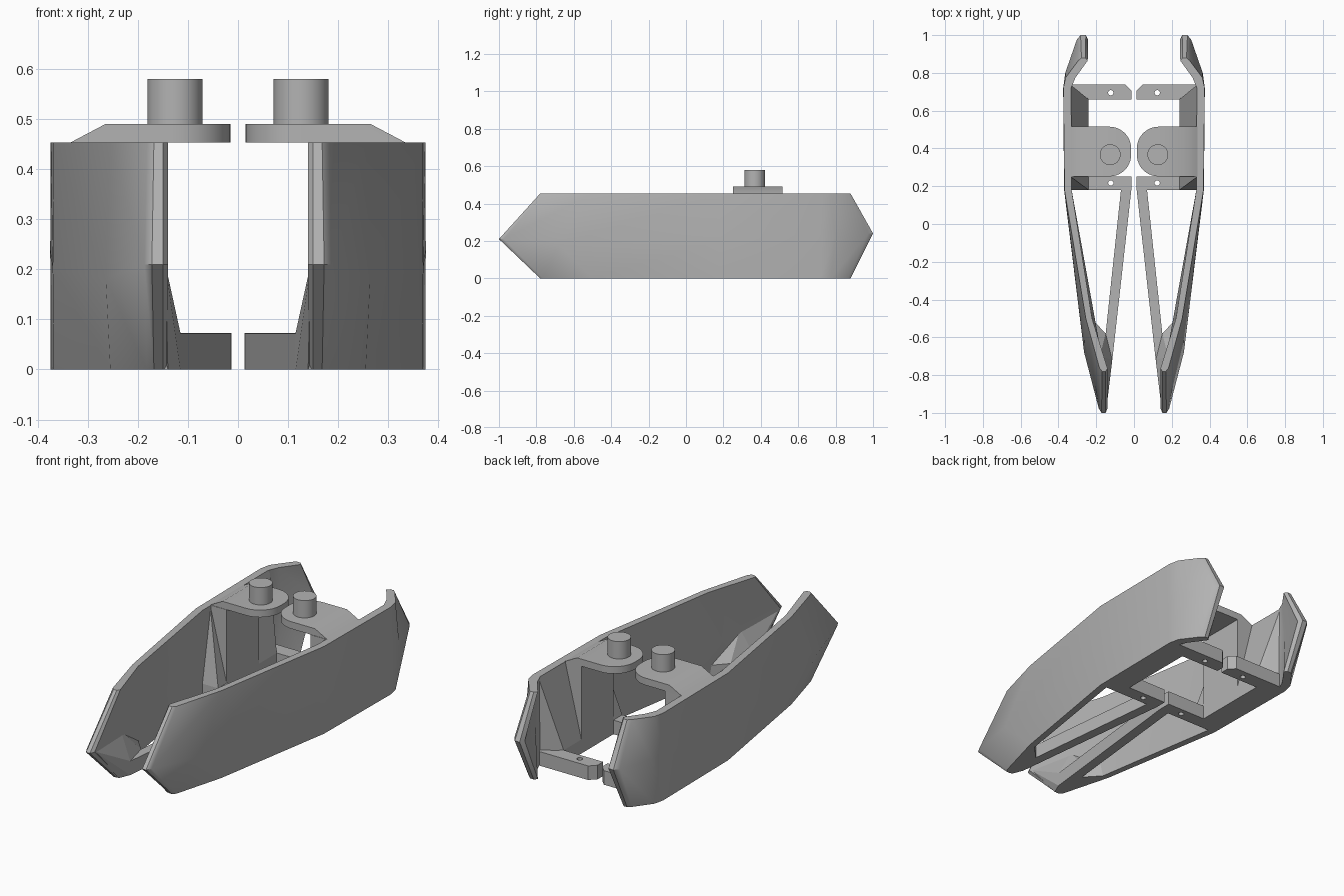
import bpy, bmesh, math

cube = bpy.data.objects.get("Cube")
if cube:
    bpy.data.objects.remove(cube, do_unlink=True)

grey = bpy.data.materials.new("plain_grey")
grey.use_nodes = True
grey.diffuse_color = (0.45, 0.45, 0.45, 1)
grey.node_tree.nodes["Principled BSDF"].inputs["Base Color"].default_value = (0.45, 0.45, 0.45, 1)

BAR_TOP, WALL_TOP, PLATE_TOP, PEG_TOP = 0.073, 0.453, 0.49, 0.58


def finish(name, bm, smooth=None):
    """Turn a bmesh of the left half into a mirrored object."""
    bmesh.ops.recalc_face_normals(bm, faces=bm.faces)
    mesh = bpy.data.meshes.new(name)
    bm.to_mesh(mesh)
    bm.free()
    mesh.materials.append(grey)
    obj = bpy.data.objects.new(name, mesh)
    bpy.context.collection.objects.link(obj)
    bpy.ops.object.select_all(action="DESELECT")
    bpy.context.view_layer.objects.active = obj
    obj.select_set(True)
    if smooth:
        bpy.ops.object.shade_smooth_by_angle(angle=math.radians(smooth))
    obj.modifiers.new("mirror", "MIRROR")
    return obj


def add_prism(bm, outline, z0, z1):
    low = [bm.verts.new((x, y, z0)) for x, y in outline]
    high = [bm.verts.new((x, y, z1)) for x, y in outline]
    bm.faces.new(low)
    bm.faces.new(high)
    for i in range(len(low)):
        j = (i + 1) % len(low)
        bm.faces.new((low[i], low[j], high[j], high[i]))


def circle(cx, cy, r, n, start=0, sweep=math.tau):
    return [(cx + r * math.cos(start + sweep * i / n),
             cy + r * math.sin(start + sweep * i / n)) for i in range(n)]


def prism(name, outline, z0, z1, smooth=None):
    bm = bmesh.new()
    add_prism(bm, outline, z0, z1)
    return finish(name, bm, smooth)


def hull(name, points):
    bm = bmesh.new()
    for p in points:
        bm.verts.new(p)
    bmesh.ops.convex_hull(bm, input=bm.verts)
    return finish(name, bm)


def drill(obj, cx, cy):
    """Cut a small screw hole through a bar."""
    bm = bmesh.new()
    add_prism(bm, circle(cx, cy, 0.014, 16), -0.1, 0.2)
    cutter = finish("hole_cutter", bm)
    cutter.hide_render = True
    cutter.modifiers.clear()
    mod = obj.modifiers.new("hole", "BOOLEAN")
    mod.operation, mod.object, mod.solver = "DIFFERENCE", cutter, "EXACT"
    bpy.context.view_layer.objects.active = obj
    bpy.ops.object.modifier_move_to_index(modifier="hole", index=0)
    bpy.ops.object.modifier_apply(modifier="hole")
    bpy.data.objects.remove(cutter, do_unlink=True)


# Side shell: stations of (y, outer x, inner x) at the rims, then at mid height, then mid z
stations = [
    ((-0.78, 0.168, 0.150), (-1.00, 0.172, 0.150), 0.21),
    ((-0.765, 0.182, 0.14), (-0.975, 0.187, 0.14), 0.21),
    ((-0.50, 0.255, 0.222), (-0.68, 0.264, 0.175), 0.18),
    ((0.18, 0.368, 0.33), (0.18, 0.370, 0.33), 0.20),
    ((0.72, 0.374, 0.333), (0.72, 0.375, 0.333), 0.24),
    ((0.775, 0.362, 0.31), (0.80, 0.364, 0.305), 0.24),
    ((0.865, 0.295, 0.245), (0.975, 0.303, 0.243), 0.24),
    ((0.88, 0.278, 0.258), (1.00, 0.283, 0.255), 0.24),
]
bm = bmesh.new()
rings = []
for (ye, oe, ie), (ym, om, im), zm in stations:
    ring = [(oe, ye, 0), (om, ym, zm), (oe, ye, WALL_TOP),
            (ie, ye, WALL_TOP), (im, ym, zm), (ie, ye, 0)]
    rings.append([bm.verts.new(p) for p in ring])
for a, b in zip(rings, rings[1:]):
    for i in range(6):
        j = (i + 1) % 6
        bm.faces.new((a[i], a[j], b[j], b[i]))
for r in (rings[0], rings[-1]):
    bm.faces.new((r[0], r[1], r[4], r[5]))
    bm.faces.new((r[1], r[2], r[3], r[4]))
finish("side_shell", bm, 35)

# Cross bars with screw holes
front_bar = prism("front_cross_bar", [(0.013, 0.18), (0.345, 0.18), (0.345, 0.252), (0.013, 0.252)], 0, BAR_TOP)
drill(front_bar, 0.123, 0.217)
rear_bar = prism("rear_cross_bar", [(0.013, 0.66), (0.345, 0.66), (0.345, 0.738),
                                    (0.045, 0.738), (0.013, 0.705)], 0, BAR_TOP)
drill(rear_bar, 0.123, 0.695)

# Diagonal floor strut towards the nose
prism("floor_strut", [(0.013, 0.19), (0.068, 0.19), (0.15, -0.58), (0.20, -0.55),
                      (0.15, -0.775), (0.14, -0.78), (0.115, -0.72)], 0, BAR_TOP - 0.001)

# Nose web joining strut and shell
hull("nose_web", [(0.14, -0.78, 0), (0.145, -0.97, 0.21), (0.115, -0.72, BAR_TOP),
                  (0.115, -0.72, 0), (0.15, -0.58, BAR_TOP), (0.15, -0.58, 0),
                  (0.225, -0.5, BAR_TOP), (0.225, -0.5, 0), (0.18, -0.70, 0.20)])

# Pillar under the plate, with sloping webs before and behind it
prism("plate_pillar", [(0.24, 0.25), (0.35, 0.25), (0.35, 0.515), (0.24, 0.515)], 0, WALL_TOP)
hull("front_web", [(0.24, 0.18, BAR_TOP), (0.345, 0.18, BAR_TOP), (0.24, 0.252, BAR_TOP),
                   (0.345, 0.252, BAR_TOP), (0.335, 0.25, WALL_TOP), (0.345, 0.25, WALL_TOP)])
hull("rear_web", [(x, y, 0) for x in (0.24, 0.35) for y in (0.51, 0.66)]
     + [(0.24, 0.51, BAR_TOP), (0.24, 0.66, BAR_TOP), (0.345, 0.735, BAR_TOP),
        (0.333, 0.51, WALL_TOP), (0.333, 0.735, WALL_TOP), (0.345, 0.735, WALL_TOP),
        (0.345, 0.51, WALL_TOP)])

# Mounting plate with rounded inner end and bevelled outer end
inner_end = (circle(0.13, 0.40, 0.115, 10, math.pi / 2, math.pi / 2)
             + [(0.015, 0.40), (0.015, 0.367)]
             + circle(0.13, 0.367, 0.115, 10, math.pi, math.pi / 2))
outline = inner_end + [(0.13, 0.252), (0.335, 0.252), (0.335, 0.515)]
bm = bmesh.new()
add_prism(bm, outline, WALL_TOP, PLATE_TOP)
for v in bm.verts:
    if v.co.x > 0.3 and v.co.z > 0.48:
        v.co.x = 0.265
finish("mounting_plate", bm, 30)

# Upright peg
prism("peg", circle(0.126, 0.367, 0.055, 40), PLATE_TOP - 0.01, PEG_TOP, 30)
